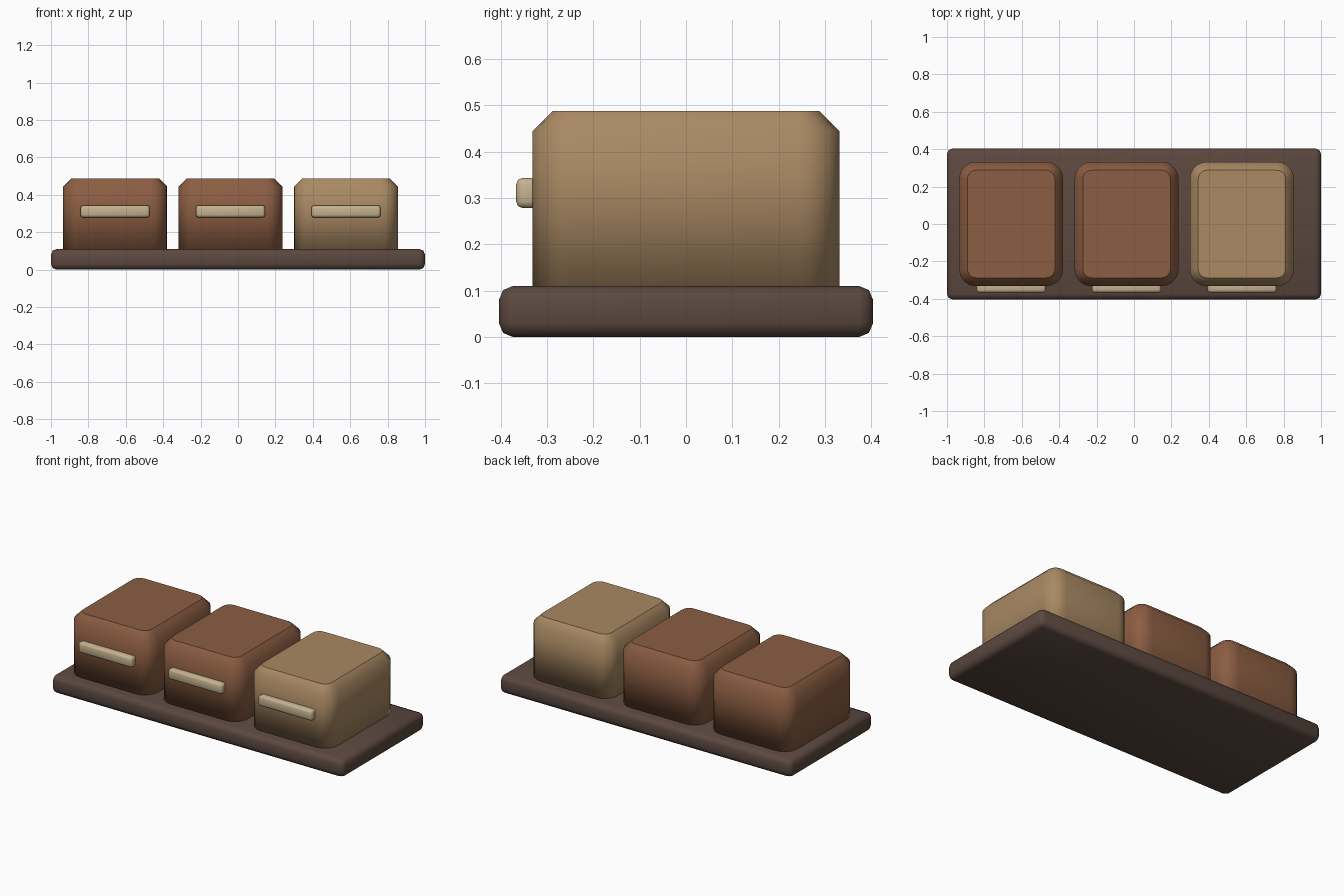
import bpy
import bmesh
import math

cube = bpy.data.objects.get("Cube")
if cube:
    bpy.data.objects.remove(cube, do_unlink=True)


def make_material(name, color):
    mat = bpy.data.materials.new(name)
    mat.use_nodes = True
    mat.diffuse_color = (*color, 1)
    bsdf = mat.node_tree.nodes["Principled BSDF"]
    bsdf.inputs["Base Color"].default_value = (*color, 1)
    bsdf.inputs["Roughness"].default_value = 0.8
    return mat


dark_wood = make_material("dark wood", (0.105, 0.065, 0.05))
brown = make_material("brown", (0.26, 0.11, 0.055))
tan = make_material("tan", (0.40, 0.25, 0.125))
cream = make_material("cream", (0.56, 0.45, 0.28))


def box_mesh(size, center):
    """A box of the given size as a bmesh."""
    bm = bmesh.new()
    bmesh.ops.create_cube(bm, size=1)
    bmesh.ops.scale(bm, vec=size, verts=bm.verts)
    bmesh.ops.translate(bm, vec=center, verts=bm.verts)
    return bm


def finish(bm, name, mat):
    bm.normal_update()
    for face in bm.faces:
        face.smooth = True
    mesh = bpy.data.meshes.new(name)
    bm.to_mesh(mesh)
    bm.free()
    mesh.materials.append(mat)
    obj = bpy.data.objects.new(name, mesh)
    bpy.context.collection.objects.link(obj)
    return obj


def rounded_slab(name, size, center, radius, mat):
    """A box with all edges softly rounded."""
    bm = box_mesh(size, center)
    bmesh.ops.bevel(bm, geom=bm.edges[:], offset=radius, segments=2,
                    profile=0.5, affect='EDGES')
    return finish(bm, name, mat)


def drawer_block(name, x, mat):
    """A block with round upright corners and a chamfered, crisp-edged top."""
    bottom, top = 0.09, 0.488
    bm = box_mesh((0.556, 0.664, top - bottom), (x, 0, (top + bottom) / 2))
    upright = [e for e in bm.edges
               if abs(e.verts[0].co.z - e.verts[1].co.z) > 0.1]
    bmesh.ops.bevel(bm, geom=upright, offset=0.09, segments=5,
                    profile=0.5, affect='EDGES')
    bm.normal_update()
    lid = max(bm.faces, key=lambda f: f.calc_center_median().z)
    bmesh.ops.bevel(bm, geom=lid.edges[:], offset=0.044, segments=1,
                    affect='EDGES')
    for edge in bm.edges:
        if all(v.co.z > top - 0.001 for v in edge.verts):
            edge.smooth = False
    return finish(bm, name, mat)


# Base tray
rounded_slab("base", (2, 0.808, 0.11), (0, 0, 0.055), 0.03, dark_wood)

# Three blocks, each with a bar handle on the front
for side, x, mat in (("right", -0.657, brown), ("middle", -0.04, brown),
                     ("left", 0.577, tan)):
    drawer_block(side + "_block", x, mat)
    rounded_slab(side + "_handle", (0.37, 0.06, 0.065),
                 (x, -0.337, 0.311), 0.014, cream)
